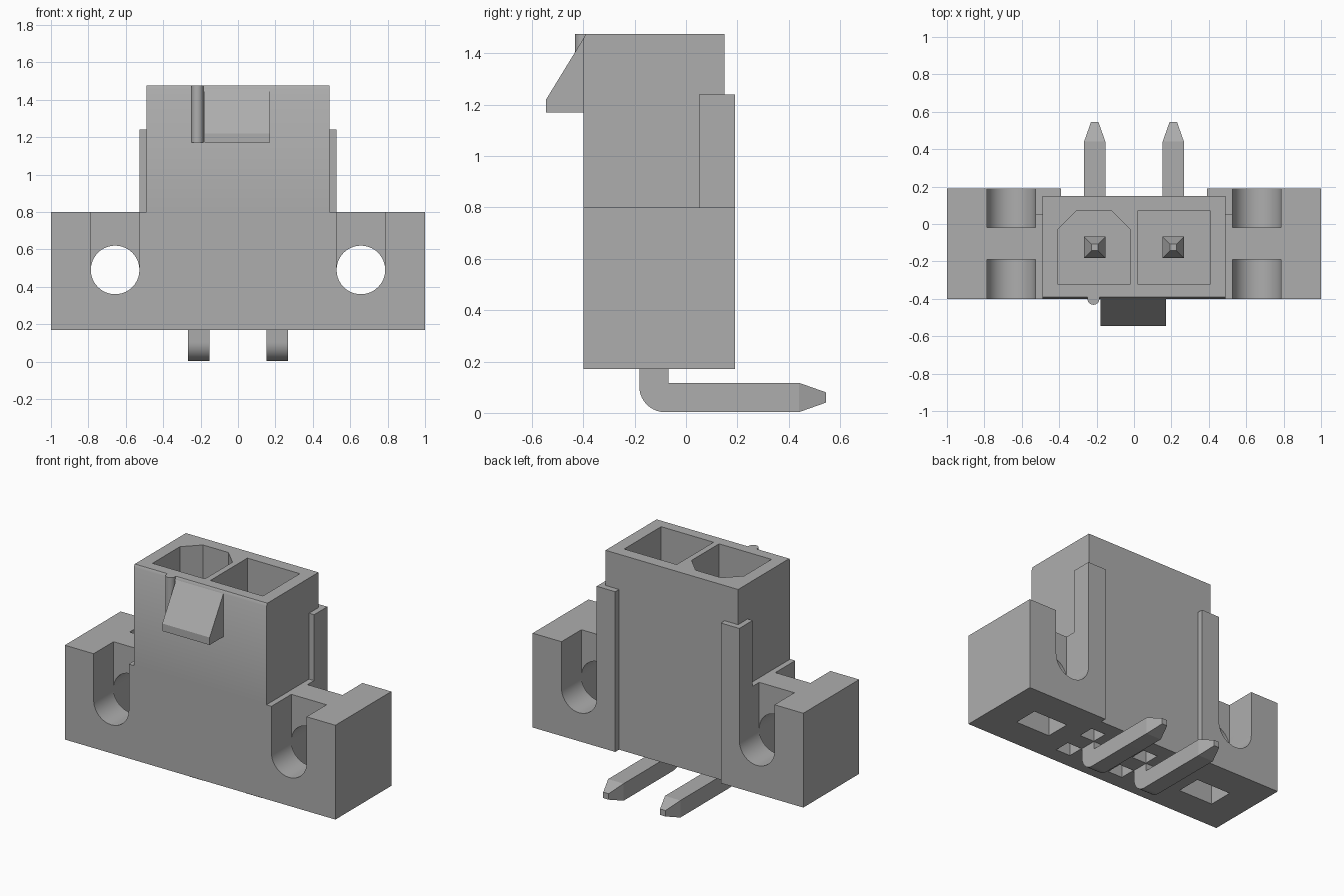
import bpy
import bmesh
from math import sin, cos, pi
from mathutils import Vector

cube = bpy.data.objects.get("Cube")
if cube:
    bpy.data.objects.remove(cube, do_unlink=True)

grey = bpy.data.materials.new("plain grey")
grey.use_nodes = True
GREY = (0.42, 0.42, 0.42, 1)
grey.diffuse_color = GREY
grey.node_tree.nodes["Principled BSDF"].inputs["Base Color"].default_value = GREY


def prism(name, points, axis, lo, hi):
    """Extrude a 2D outline along an axis; the outline uses the other two axes in order."""
    bm = bmesh.new()
    rings = []
    for d in (lo, hi):
        ring = []
        for p in points:
            co = list(p)
            co.insert("xyz".index(axis), d)
            ring.append(bm.verts.new(co))
        rings.append(ring)
    a, b = rings
    bm.faces.new(a)
    bm.faces.new(b[::-1])
    for i in range(len(a)):
        j = (i + 1) % len(a)
        bm.faces.new((a[i], b[i], b[j], a[j]))
    return finish(name, bm)


def finish(name, bm):
    bmesh.ops.recalc_face_normals(bm, faces=bm.faces)
    mesh = bpy.data.meshes.new(name)
    bm.to_mesh(mesh)
    bm.free()
    mesh.materials.append(grey)
    obj = bpy.data.objects.new(name, mesh)
    bpy.context.collection.objects.link(obj)
    return obj


def box(name, x0, x1, y0, y1, z0, z1):
    return prism(name, [(x0, y0), (x1, y0), (x1, y1), (x0, y1)], "z", z0, z1)


def frustum(name, centre, direction, half0, half1, length):
    """Square tapered tip whose base sits at centre."""
    bm = bmesh.new()
    bmesh.ops.create_cone(bm, cap_ends=True, segments=4, radius1=half0 * 2 ** 0.5,
                          radius2=half1 * 2 ** 0.5, depth=length)
    bmesh.ops.rotate(bm, verts=bm.verts, matrix=Vector((0, 0, 1)).rotation_difference(
        Vector((1, 1, 0))).to_matrix().Identity(3))
    # square up the four-sided cone with the axes
    for v in bm.verts:
        x, y, z = v.co
        c = cos(pi / 4)
        if abs(x) < 1e-4 or abs(y) < 1e-4:
            x, y = c * (x - y), c * (x + y)
        z += length / 2
        v.co = Vector((x, z, y) if direction == "y" else (x, y, z)) + Vector(centre)
    return finish(name, bm)


def arc(cx, cy, r, start, end, steps=20):
    return [(cx + r * cos(start + (end - start) * i / steps),
             cy + r * sin(start + (end - start) * i / steps)) for i in range(steps + 1)]


def combine(target, other, operation):
    mod = target.modifiers.new(operation, "BOOLEAN")
    mod.operation = operation
    mod.solver = "EXACT"
    mod.object = other
    bpy.context.view_layer.objects.active = target
    bpy.ops.object.modifier_apply(modifier=mod.name)
    bpy.data.objects.remove(other, do_unlink=True)


FRONT, BACK, REAR = -0.40, 0.15, 0.19
BOTTOM, SHELF, TOP = 0.17, 0.80, 1.475
PIN_X, PIN_Y, PIN_H = 0.21, -0.125, 0.057

# Base with its mounting ears and recessed middle of the back
housing = prism("housing", [(-1, FRONT), (1, FRONT), (1, REAR), (0.39, REAR), (0.39, BACK),
                            (-0.39, BACK), (-0.39, REAR), (-1, REAR)], "z", BOTTOM, SHELF)

# Tower with a slightly chamfered front top edge
tower = prism("tower", [(FRONT, 0.6), (BACK, 0.6), (BACK, TOP), (-0.39, TOP),
                        (FRONT, 1.457)], "x", -0.49, 0.49)
combine(housing, tower, "UNION")

for side in (-1, 1):
    # Rear corner rail
    xs = sorted((side * 0.39, side * 0.527))
    combine(housing, box("rail", *xs, 0.05, REAR, 0.6, 1.24), "UNION")

    # Round-bottomed screw slots, front and back, with a nut pocket from below
    cx, cz, r = side * 0.657, 0.49, 0.13
    slot = arc(cx, cz, r, pi, 2 * pi) + [(cx + r, 1.0), (cx - r, 1.0)]
    nut = arc(cx, cz, r, 0, pi) + [(cx - r, 0.1), (cx + r, 0.1)]
    combine(housing, prism("slot", slot, "y", -0.5, -0.19), "DIFFERENCE")
    combine(housing, prism("slot", slot, "y", -0.02, 0.3), "DIFFERENCE")
    combine(housing, prism("nut_pocket", nut, "y", -0.191, -0.019), "DIFFERENCE")

    # Contact cavity, keyed with two clipped corners on one side
    x0, x1 = sorted((side * 0.02, side * 0.408))
    y0, y1, clip = -0.32, 0.07, 0.1
    if side < 0:
        outline = [(x0, y0), (x1, y0), (x1, y1 - clip), (x1 - clip, y1),
                   (x0 + clip, y1), (x0, y1 - clip)]
    else:
        outline = [(x0, y0), (x1, y0), (x1, y1), (x0, y1)]
    combine(housing, prism("cavity", outline, "z", 0.45, 1.6), "DIFFERENCE")

    # Four small relief pockets around each pin underneath
    for sx in (-1, 1):
        for sy in (-1, 1):
            px = sorted(side * PIN_X + sx * d for d in (0.06, 0.17))
            py = sorted(PIN_Y + sy * d for d in (0.06, 0.17))
            combine(housing, box("relief", *px, *py, 0.1, 0.32), "DIFFERENCE")

# Wedge latch and the small round rib beside it
latch = prism("latch", [(-0.39, 1.457), (FRONT, 1.457), (-0.545, 1.22), (-0.545, 1.17),
                        (-0.39, 1.17)], "x", -0.178, 0.172)
rib = prism("rib", arc(-0.217, FRONT, 0.032, pi, 2 * pi, 12) + [(-0.185, -0.39), (-0.249, -0.39)],
            "z", 1.17, TOP)

# Bent pins with tapered ends
parts = [housing, latch, rib]
for side, label in ((-1, "right"), (1, "left")):
    x = side * PIN_X
    ya, yb = PIN_Y - PIN_H, PIN_Y + PIN_H
    za, zb = 0.003, 0.117
    bend = arc(ya + 0.1, za + 0.1, 0.1, pi, 1.5 * pi, 10)
    profile = bend + [(0.44, za), (0.44, zb), (yb, zb), (yb, 1.0), (ya, 1.0)]
    parts.append(prism(label + "_pin", profile, "x", x - PIN_H, x + PIN_H))
    parts.append(frustum(label + "_pin_tail_tip", (x, 0.44, 0.06), "y", PIN_H, 0.02, 0.105))
    parts.append(frustum(label + "_pin_top_tip", (x, PIN_Y, 1.0), "z", PIN_H, 0.018, 0.1))

# Smooth the curved walls, keep the edges crisp
bpy.ops.object.select_all(action="DESELECT")
for part in parts:
    part.select_set(True)
bpy.context.view_layer.objects.active = housing
bpy.ops.object.shade_smooth_by_angle(angle=pi / 6)
